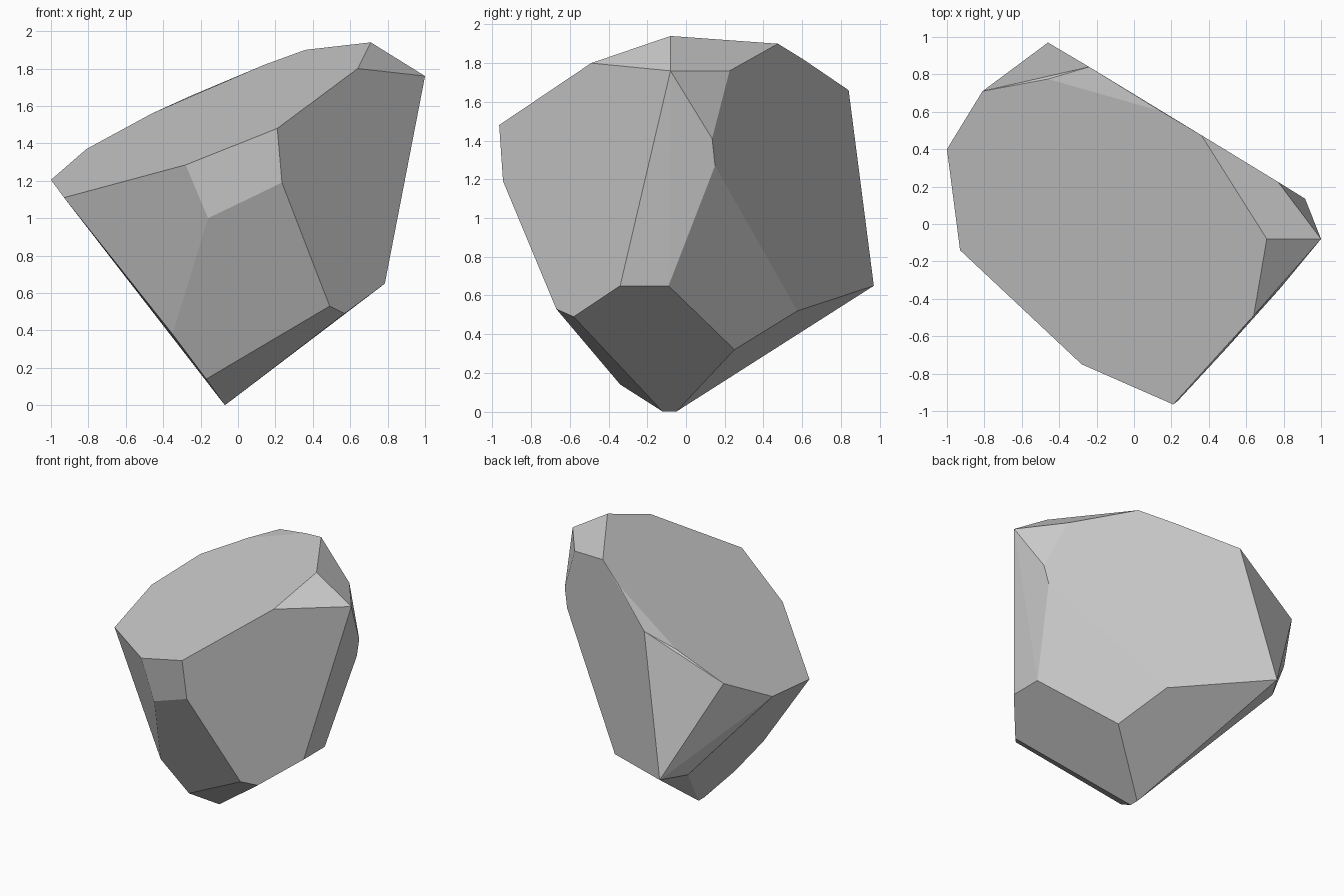
import bpy, bmesh, math

if "Cube" in bpy.data.objects:
    bpy.data.objects.remove(bpy.data.objects["Cube"])

# corner points of the chipped boulder, grouped by where they sit
top_rim = [(-1, .4, 1.205), (-.81, .71, 1.37), (-.46, .775, 1.56), (.14, .605, 1.82),
           (.36, .475, 1.90), (.71, -.08, 1.94), (.64, -.49, 1.80), (.21, -.965, 1.48),
           (-.28, -.75, 1.285), (-.93, -.14, 1.11)]
shoulders = [(-.24, .84, 1.66), (1, -.08, 1.76), (.77, .225, 1.76),
             (.915, .135, 1.41), (.885, .15, 1.27)]
front_chip = [(.235, -.945, 1.19), (-.16, -.77, 1.0)]
lower_rim = [(-.46, .97, .65), (-.57, .79, .65), (.19, .575, .52), (.35, .25, .32),
             (.785, -.09, .65), (.785, -.34, .65), (.57, -.58, .49), (.49, -.67, .53)]
base = [(-.35, -.42, .38), (-.17, -.34, .14), (-.07, -.12, 0), (-.07, -.05, 0)]

# wrap the corners in a flat-faceted shell
bm = bmesh.new()
for p in top_rim + shoulders + front_chip + lower_rim + base:
    bm.verts.new(p)
hull = bmesh.ops.convex_hull(bm, input=bm.verts[:])
loose = [v for v in bm.verts if not v.link_faces]
bmesh.ops.delete(bm, geom=loose, context='VERTS')

# merge triangles that belong to one facet
bmesh.ops.dissolve_limit(bm, angle_limit=math.radians(4), verts=bm.verts[:], edges=bm.edges[:])
bmesh.ops.recalc_face_normals(bm, faces=bm.faces[:])

mesh = bpy.data.meshes.new("boulder")
bm.to_mesh(mesh)
bm.free()
boulder = bpy.data.objects.new("boulder", mesh)
bpy.context.collection.objects.link(boulder)
